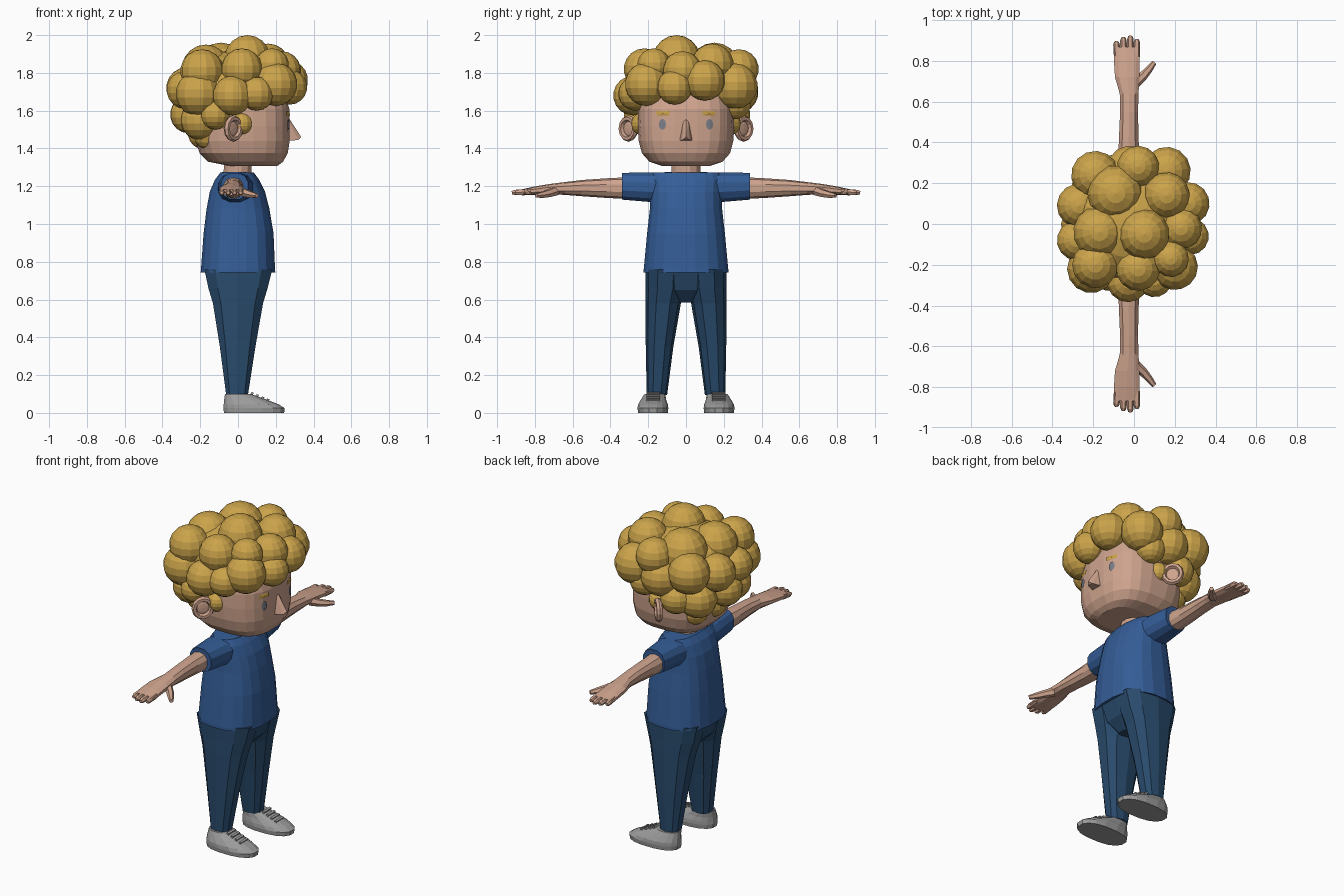
import bpy, bmesh, math
from mathutils import Vector, Matrix
from mathutils.bvhtree import BVHTree

if "Cube" in bpy.data.objects:
    bpy.data.objects.remove(bpy.data.objects["Cube"])


def material(name, rgb):
    m = bpy.data.materials.new(name)
    m.diffuse_color = (*rgb, 1)
    m.use_nodes = True
    m.node_tree.nodes["Principled BSDF"].inputs["Base Color"].default_value = m.diffuse_color
    return m


HAIR = material("golden hair", (0.60, 0.37, 0.07))
SKIN = material("skin", (0.62, 0.37, 0.27))
SHIRT = material("blue cloth", (0.035, 0.11, 0.31))
DENIM = material("dark blue denim", (0.022, 0.07, 0.15))
SHOE = material("grey canvas", (0.33, 0.33, 0.33))
EYE = material("grey eye", (0.20, 0.21, 0.25))


def finish(bm, name, mat, normals=True):
    if normals:
        bmesh.ops.recalc_face_normals(bm, faces=bm.faces)
    me = bpy.data.meshes.new(name)
    bm.to_mesh(me)
    bm.free()
    me.materials.append(mat)
    ob = bpy.data.objects.new(name, me)
    bpy.context.collection.objects.link(ob)
    return ob


def loft(bm, rings, axis="z", n=12, p=2.0, side=1, top=True):
    """Superellipse rings (t, c1, c2, r1, r2) along z (c = x, y) or y (c = x, z)."""
    loops = []
    for t, c1, c2, r1, r2 in rings:
        loop = []
        for i in range(n):
            a = 2 * math.pi * (i + 0.5) / n
            c, s = math.cos(a), math.sin(a)
            u = c1 + r1 * math.copysign(abs(c) ** (2 / p), c)
            v = c2 + r2 * math.copysign(abs(s) ** (2 / p), s)
            co = (u, v * side, t) if axis == "z" else (u, t * side, v)
            loop.append(bm.verts.new(co))
        loops.append(loop)
    for a, b in zip(loops, loops[1:]):
        for i in range(n):
            j = (i + 1) % n
            bm.faces.new((a[i], a[j], b[j], b[i]))
    bm.faces.new(loops[0])
    if top:
        bm.faces.new(loops[-1])
    return loops


def tube(bm, points, n=6):
    """Tapered limb through (x, y, z, r) points."""
    pts = [Vector(q[:3]) for q in points]
    loops = []
    for i, q in enumerate(points):
        d = (pts[min(i + 1, len(pts) - 1)] - pts[max(i - 1, 0)]).normalized()
        u = d.cross(Vector((0, 0, 1))).normalized()
        v = d.cross(u)
        loops.append([bm.verts.new(pts[i] + q[3] * (u * math.cos(k * math.tau / n)
                      + v * math.sin(k * math.tau / n))) for k in range(n)])
    for a, b in zip(loops, loops[1:]):
        for k in range(n):
            j = (k + 1) % n
            bm.faces.new((a[k], a[j], b[j], b[k]))
    bm.faces.new(loops[0])
    bm.faces.new(loops[-1])


# Head: rounded box
bm = bmesh.new()
loft(bm, [(1.308, .08, 0, .13, .13), (1.33, .04, 0, .20, .195), (1.375, .03, 0, .235, .235),
          (1.44, .025, 0, .25, .252), (1.52, .022, 0, .253, .257), (1.61, .02, 0, .253, .255),
          (1.72, 0, 0, .24, .24), (1.83, 0, 0, .17, .17)], n=24, p=2.8)
bmesh.ops.recalc_face_normals(bm, faces=bm.faces)
bvh = BVHTree.FromBMesh(bm)
finish(bm, "head", SKIN)

# Nose wedge
bm = bmesh.new()
for co in [(.26, 0, 1.575), (.335, 0, 1.46), (.32, .018, 1.445), (.32, -.018, 1.445),
           (.26, .038, 1.44), (.26, -.038, 1.44), (.26, .015, 1.56), (.26, -.015, 1.56)]:
    bm.verts.new(co)
bmesh.ops.convex_hull(bm, input=bm.verts)
finish(bm, "nose", SKIN)


# Eyes and eyebrows: thin plates projected on the face
def face_plate(name, y, z, ry, rz, n, turn, mat):
    bm = bmesh.new()

    def on_face(yy, zz):
        hit = bvh.ray_cast(Vector((1, yy, zz)), Vector((-1, 0, 0)))[0]
        return bm.verts.new((hit.x + .007, yy, zz))
    mid = on_face(y, z)
    rim = []
    for i in range(n):
        a = math.tau * i / n + turn
        rim.append(on_face(y + ry * math.cos(a), z + rz * math.sin(a)))
    for i in range(n):
        bm.faces.new((mid, rim[i], rim[(i + 1) % n]))
    finish(bm, name, mat, normals=False)


for s, tag in ((-1, "right"), (1, "left")):
    face_plate("eye_" + tag, s * .125, 1.527, .019, .029, 10, 0, EYE)
    face_plate("eyebrow_" + tag, s * .122, 1.587, .048, .017, 4, math.pi / 4, HAIR)

    # Ear: oval rim with a shallow dish
    bm = bmesh.new()
    n, m = 12, 6
    grid = []
    for i in range(n):
        a = math.tau * i / n
        row = []
        for k in range(m):
            b = math.tau * k / m
            r = 1 + .30 * math.cos(b)
            row.append(bm.verts.new((.050 * r * math.cos(a), .054 * r * math.sin(a), .018 * math.sin(b))))
        grid.append(row)
    for i in range(n):
        for k in range(m):
            bm.faces.new((grid[i][k], grid[(i + 1) % n][k],
                          grid[(i + 1) % n][(k + 1) % m], grid[i][(k + 1) % m]))
    bmesh.ops.create_uvsphere(bm, u_segments=12, v_segments=6, radius=.05,
                              matrix=Matrix.Translation((0, 0, -.008)) @ Matrix.Diagonal((1, 1, .25, 1)))
    normal = Vector((.72, s * .69, 0))
    wide = Vector((-.69, s * .72, 0))
    rot = Matrix((wide, Vector((0, 0, 1)), normal)).transposed().to_4x4()
    bm.transform(Matrix.Translation((-.025, s * .305, 1.505)) @ rot)
    finish(bm, "ear_" + tag, SKIN)

# Hair: overlapping faceted curls (x, y, z, radius)
crown = [(.05, -.05, 1.875, .125), (-.09, .15, 1.82, .14), (-.17, -.04, 1.82, .13),
         (.16, .14, 1.84, .115), (.02, -.22, 1.82, .11), (.23, -.02, 1.81, .105),
         (.18, -.17, 1.84, .09), (.02, .28, 1.82, .105), (-.19, -.2, 1.81, .115)]
middle = [(.275, -.06, 1.725, .093), (.20, -.21, 1.74, .115), (.265, .1, 1.76, .107),
          (.16, .26, 1.73, .12), (-.02, .27, 1.70, .115), (-.19, .24, 1.75, .12),
          (-.27, .09, 1.72, .11), (-.28, -.08, 1.71, .10), (-.21, -.22, 1.69, .12),
          (-.03, -.28, 1.68, .105), (.1, -.27, 1.69, .09)]
lower = [(-.26, -.01, 1.58, .10), (-.2, .17, 1.57, .11), (-.2, -.17, 1.55, .105),
         (-.11, .25, 1.58, .09), (-.12, -.25, 1.58, .08), (-.16, -.14, 1.47, .075),
         (-.18, 0, 1.48, .085), (-.16, .14, 1.47, .075), (.02, .23, 1.53, .06),
         (.02, -.23, 1.53, .06), (.1, .26, 1.64, .085)]
bm = bmesh.new()
bmesh.ops.create_uvsphere(bm, u_segments=16, v_segments=10, radius=1,
                          matrix=Matrix.Translation((-.02, 0, 1.72)) @ Matrix.Diagonal((.285, .285, .2, 1)))
for i, (x, y, z, r) in enumerate(crown + middle + lower):
    bmesh.ops.create_uvsphere(bm, u_segments=14, v_segments=9, radius=r,
                              matrix=Matrix.Translation((x, y, z)) @ Matrix.Rotation(i * .7, 4, "Z"))
finish(bm, "curly_hair", HAIR)

# Neck
bm = bmesh.new()
loft(bm, [(1.2, -.003, 0, .078, .08), (1.27, -.003, 0, .076, .079), (1.35, 0, 0, .075, .078)], n=12)
finish(bm, "neck", SKIN)

# Shirt body with a dipped neckline
bm = bmesh.new()
loops = loft(bm, [(.745, 0, 0, .185, .21), (.742, 0, 0, .2, .226), (.76, 0, 0, .198, .226),
                  (.95, .003, 0, .187, .208), (1.08, 0, 0, .168, .193), (1.17, -.003, 0, .148, .19),
                  (1.235, -.005, 0, .118, .195), (1.272, -.005, 0, .09, .18),
                  (1.275, -.003, 0, .079, .083)], n=20, p=2.5, top=False)
for v in loops[-1]:
    if v.co.x > .04:
        v.co.z -= .035 * (1 - abs(v.co.y) / .083)
finish(bm, "shirt", SHIRT)

for s, tag in ((-1, "right"), (1, "left")):
    # Sleeve
    bm = bmesh.new()
    loft(bm, [(.1, -.01, 1.19, .10, .083), (.2, -.015, 1.195, .09, .08),
              (.34, -.018, 1.2, .074, .073), (.338, -.018, 1.2, .06, .058)],
         "y", n=12, p=2.3, side=s)
    finish(bm, "sleeve_" + tag, SHIRT)

    # Arm and palm
    bm = bmesh.new()
    loft(bm, [(.3, -.024, 1.19, .056, .058), (.42, -.026, 1.19, .05, .052), (.55, -.024, 1.19, .046, .043),
              (.64, -.024, 1.188, .048, .034), (.72, -.033, 1.185, .063, .027),
              (.8, -.035, 1.176, .066, .023), (.868, -.035, 1.168, .066, .016)],
         "y", n=10, p=2.3, side=s)
    # Fingers and thumb
    for x, tip in ((-.086, .895), (-.052, .915), (-.018, .922), (.014, .905)):
        tube(bm, [(x * .95, s * .82, 1.172, .017), (x, s * (tip - .015), 1.167, .016), (x, s * tip, 1.165, .010)])
    tube(bm, [(.005, s * .69, 1.175, .026), (.045, s * .725, 1.162, .022),
              (.075, s * .76, 1.154, .018), (.1, s * .792, 1.15, .012)])
    finish(bm, "arm_" + tag, SKIN)

    # Trouser leg
    bm = bmesh.new()
    loft(bm, [(.095, -.005, .154, .06, .054), (.35, -.002, .14, .098, .073),
              (.58, 0, .121, .138, .094), (.66, 0, .11, .163, .104), (.76, .002, .107, .187, .107)],
         n=10, p=2.5, side=s)
    finish(bm, "trouser_leg_" + tag, DENIM)

    # Shoe with lace ridges
    bm = bmesh.new()
    loft(bm, [(0, .085, .175, .162, .08), (.025, .085, .175, .165, .083), (.045, .07, .175, .148, .08),
              (.07, .04, .172, .115, .068), (.1, 0, .165, .07, .056)], n=16, p=2.4, side=s)
    for k in range(4):
        x = .075 + k * .028
        bmesh.ops.create_cube(bm, size=1, matrix=Matrix.Translation((x, s * .173, .103 - k * .0115))
                              @ Matrix.Rotation(.4, 4, "Y") @ Matrix.Diagonal((.013, .07, .012, 1)))
    finish(bm, "shoe_" + tag, SHOE)

# Trouser seat
bm = bmesh.new()
loft(bm, [(.585, 0, 0, .09, .06), (.65, 0, 0, .15, .18), (.765, .002, 0, .187, .213)], n=14, p=2.5)
finish(bm, "trouser_seat", DENIM)
